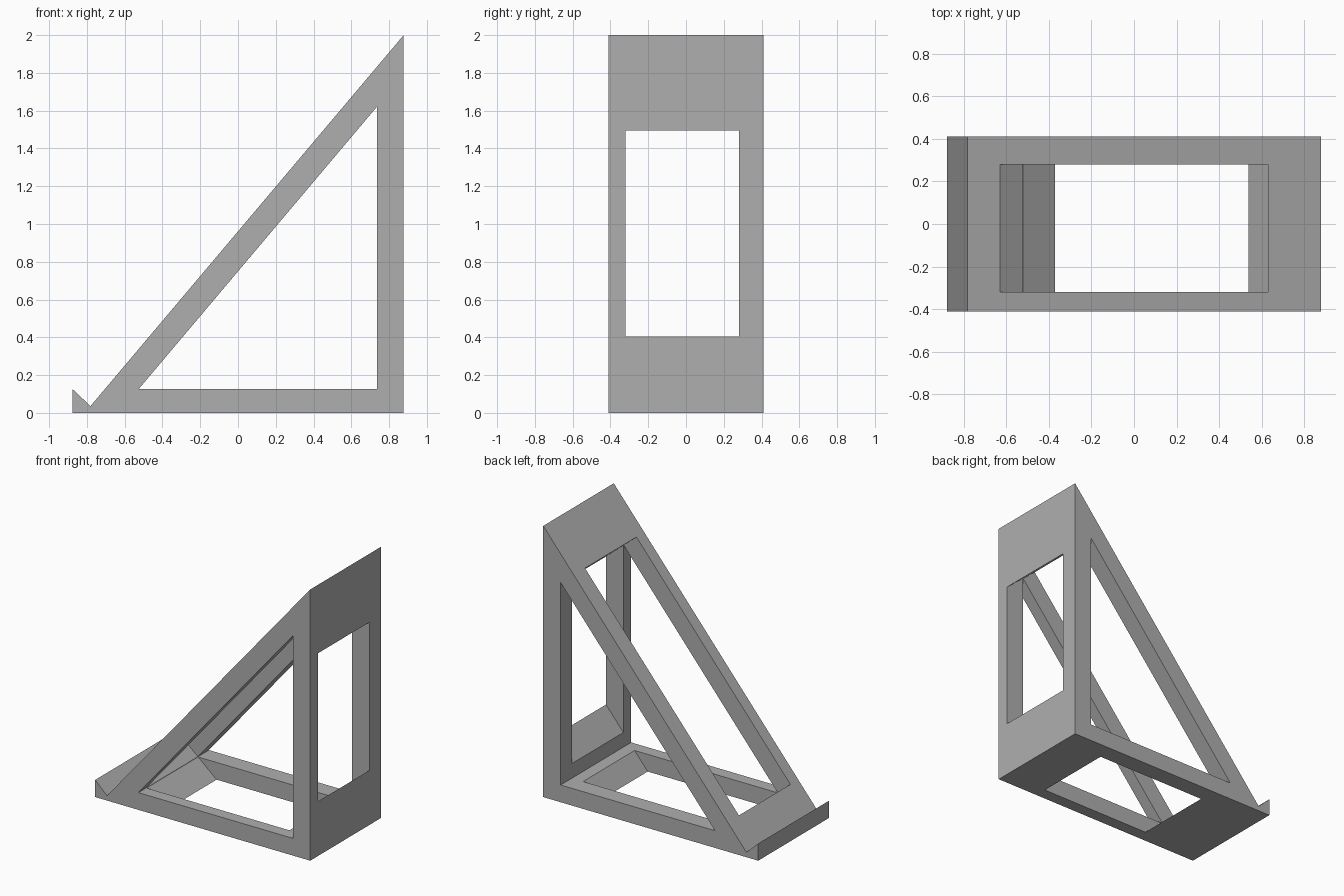
import bpy, bmesh
from mathutils import Vector

cube = bpy.data.objects.get("Cube")
if cube:
    bpy.data.objects.remove(cube, do_unlink=True)

grey = bpy.data.materials.new("plain grey")
grey.use_nodes = True
GREY = (0.43, 0.43, 0.43, 1)
grey.diffuse_color = GREY
grey.node_tree.nodes["Principled BSDF"].inputs["Base Color"].default_value = GREY


def prism(name, profile, y0, y1):
    """Extrude an x-z profile from y0 to y1."""
    bm = bmesh.new()
    face = bm.faces.new([bm.verts.new((x, y0, z)) for x, z in profile])
    out = bmesh.ops.extrude_face_region(bm, geom=[face])
    verts = [v for v in out["geom"] if isinstance(v, bmesh.types.BMVert)]
    bmesh.ops.translate(bm, verts=verts, vec=(0, y1 - y0, 0))
    bmesh.ops.recalc_face_normals(bm, faces=bm.faces)
    mesh = bpy.data.meshes.new(name)
    bm.to_mesh(mesh)
    bm.free()
    mesh.materials.append(grey)
    obj = bpy.data.objects.new(name, mesh)
    bpy.context.collection.objects.link(obj)
    return obj


def cut(target, cutter):
    """Subtract the cutter and discard it."""
    cutter.hide_render = True
    mod = target.modifiers.new("cut", 'BOOLEAN')
    mod.operation = 'DIFFERENCE'
    mod.solver = 'EXACT'
    mod.object = cutter
    bpy.context.view_layer.objects.active = target
    bpy.ops.object.modifier_apply(modifier=mod.name)
    bpy.data.objects.remove(cutter, do_unlink=True)


# Wedge stand: base, upright back, sloping rest and notched lip
HALF_X, HALF_Y = 0.877, 0.411
top, notch = Vector((HALF_X, 2.0)), Vector((-0.781, 0.036))
stand = prism("wedge_stand", [(-HALF_X, 0), (HALF_X, 0), top, notch,
                              (-HALF_X, 0.127)], -HALF_Y, HALF_Y)

# Triangular opening through both sides
cut(stand, prism("side_opening", [(-0.525, 0.127), (0.735, 0.127),
                                  (0.735, 1.62)], -1, 1))

# Rectangular pocket sunk square to the slope, opening the base and back
along = (top - notch).normalized()
inward = Vector((along.y, -along.x))
low = notch + along * ((-0.628 - notch.x) / along.x)
high = notch + along * ((0.628 - notch.x) / along.x)
cut(stand, prism("slope_pocket", [low - inward * 0.2, low + inward * 1.03,
                                  high + inward * 1.03, high - inward * 0.2],
                 -0.32, 0.28))
